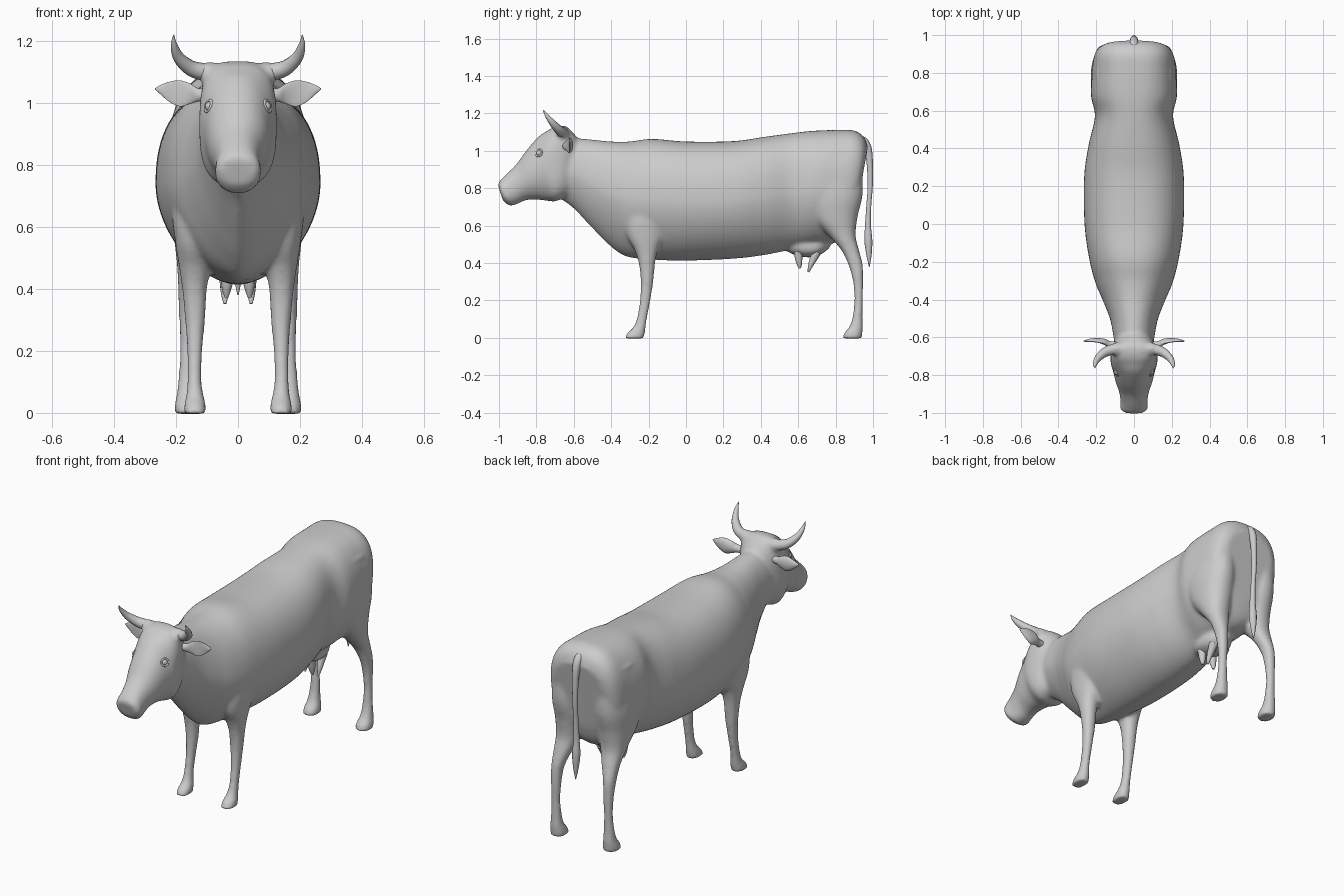
import bpy, bmesh
from math import sin, cos, pi
from mathutils import Vector

scene = bpy.context.scene
cube = bpy.data.objects.get("Cube")
if cube:
    bpy.data.objects.remove(cube)

grey = bpy.data.materials.new("plain grey")
grey.use_nodes = True
grey.diffuse_color = (0.6, 0.6, 0.6, 1)
grey.node_tree.nodes["Principled BSDF"].inputs["Base Color"].default_value = grey.diffuse_color


def refine(rows, steps=8):
    """Smoothly interpolate rows of section values."""
    out = []
    for i in range(len(rows) - 1):
        quad = (rows[max(i - 1, 0)], rows[i], rows[i + 1], rows[min(i + 2, len(rows) - 1)])
        for k in range(steps):
            t = k / steps
            out.append([b + t / 2 * (c - a + t * (2*a - 5*b + 4*c - d + t * (3*(b - c) + d - a)))
                        for a, b, c, d in zip(*quad)])
    return out + [list(rows[-1])]


def ring(centre, u, v, power=2.0, low=1.0, cup=0.0, count=64):
    """Rounded section; low changes squareness of the -v half, cup pushes the +v side inwards."""
    pts = []
    for i in range(count):
        a = 2 * pi * (i + 0.5) / count
        c, s = cos(a), sin(a)
        n = power if s > 0 else power * low
        cu = abs(c) ** (2 / n) * (1 if c > 0 else -1)
        sv = abs(s) ** (2 / n) * (1 - cup if s > 0 else -1)
        pts.append(centre + u * cu + v * sv)
    return pts


def loft(name, rings):
    bm = bmesh.new()
    loops = [[bm.verts.new(p) for p in r] for r in rings]
    for a, b in zip(loops, loops[1:]):
        for i in range(len(a)):
            j = (i + 1) % len(a)
            bm.faces.new((a[i], a[j], b[j], b[i]))
    bm.faces.new(loops[0])
    bm.faces.new(loops[-1])
    bmesh.ops.recalc_face_normals(bm, faces=bm.faces)
    for f in bm.faces:
        f.smooth = True
    mesh = bpy.data.meshes.new(name)
    bm.to_mesh(mesh)
    bm.free()
    mesh.materials.append(grey)
    obj = bpy.data.objects.new(name, mesh)
    scene.collection.objects.link(obj)
    return obj


def trunk(name, rows, low):
    """Rows: top y, top z, bottom y, bottom z, half width, squareness."""
    rings = []
    for yt, zt, yb, zb, w, n in refine(rows):
        top, base = Vector((0, yt, zt)), Vector((0, yb, zb))
        rings.append(ring((top + base) / 2, Vector((w, 0, 0)), (top - base) / 2, n, low))
    return loft(name, rings)


def leg(name, rows, side):
    """Rows: height, front y, back y, inner x, outer x."""
    return loft(name, [ring(Vector((side * (x0 + x1) / 2, (y0 + y1) / 2, z)),
                            Vector(((x1 - x0) / 2, 0, 0)), Vector((0, (y1 - y0) / 2, 0)), 2.2)
                       for z, y0, y1, x0, x1 in refine(rows)])


def tube(name, rows, side=1):
    """Tapered tube; rows: x, y, z, radius."""
    curve = bpy.data.curves.new(name, 'CURVE')
    curve.dimensions = '3D'
    curve.bevel_depth = 1
    curve.bevel_resolution = 4
    curve.use_fill_caps = True
    pts = refine(rows)
    spline = curve.splines.new('POLY')
    spline.points.add(len(pts) - 1)
    for p, (x, y, z, r) in zip(spline.points, pts):
        p.co = (side * x, y, z, 1)
        p.radius = max(r, 0.001)
    spline.use_smooth = True
    curve.materials.append(grey)
    obj = bpy.data.objects.new(name, curve)
    scene.collection.objects.link(obj)
    bpy.ops.object.select_all(action='DESELECT')
    obj.select_set(True)
    bpy.context.view_layer.objects.active = obj
    bpy.ops.object.convert(target='MESH')
    return bpy.context.object


SIDES = ((1, "left"), (-1, "right"))

# Barrel, rump and neck, with a narrower keel below
body = trunk("body", [
    (-.66, 1.05, -.68, .75, .10, 2.2), (-.58, 1.065, -.60, .69, .11, 2.1),
    (-.50, 1.06, -.50, .585, .128, 2.1), (-.40, 1.05, -.41, .495, .165, 2.1),
    (-.30, 1.05, -.32, .435, .205, 2.2), (-.18, 1.064, -.18, .418, .238, 2.3),
    (0, 1.05, 0, .413, .262, 2.4), (.25, 1.052, .25, .423, .264, 2.4),
    (.42, 1.075, .42, .443, .24, 2.4), (.57, 1.095, .57, .473, .207, 2.4),
    (.68, 1.107, .68, .49, .228, 2.5), (.82, 1.112, .80, .51, .222, 2.6),
    (.90, 1.108, .865, .55, .213, 2.7), (.95, 1.075, .90, .63, .19, 2.7),
    (.972, 1.02, .92, .73, .15, 2.6)], .74)

# Head, from poll to muzzle
parts = [trunk("head", [
    (-.58, 1.07, -.60, .76, .085, 2.2), (-.64, 1.13, -.66, .745, .115, 3.2),
    (-.70, 1.128, -.70, .73, .124, 3.1), (-.745, 1.105, -.73, .732, .123, 2.5),
    (-.79, 1.075, -.76, .735, .112, 2.1),
    (-.855, 1.0, -.81, .74, .098, 2.1), (-.91, .925, -.86, .735, .080, 2.1),
    (-.965, .872, -.905, .715, .071, 2.3), (-.995, .84, -.945, .708, .074, 2.4),
    (-1.006, .82, -.98, .735, .058, 2.2)], .95)]

# Legs with shoulders, thighs and hooves
front_rows = [
    (.82, -.30, -.08, .09, .20), (.65, -.32, -.08, .08, .212), (.55, -.315, -.115, .08, .202),
    (.47, -.275, -.15, .088, .19), (.40, -.253, -.165, .10, .18), (.30, -.242, -.175, .106, .171),
    (.20, -.247, -.19, .115, .164), (.11, -.262, -.207, .118, .163), (.06, -.28, -.215, .111, .167),
    (.025, -.315, -.22, .104, .173), (-.003, -.33, -.225, .102, .176)]
back_rows = [
    (1.0, .64, .94, .07, .20), (.78, .62, .945, .04, .228), (.65, .67, .918, .045, .22),
    (.55, .76, .907, .07, .205), (.47, .83, .925, .10, .197), (.39, .868, .945, .128, .193),
    (.30, .893, .948, .136, .19), (.20, .90, .945, .14, .188), (.11, .89, .944, .136, .192),
    (.06, .873, .946, .13, .198), (.025, .845, .943, .122, .204), (-.003, .838, .94, .12, .205)]
for side, word in SIDES:
    parts.append(leg(word + "_front_leg", front_rows, side))
    parts.append(leg(word + "_back_leg", back_rows, side))

# Udder
parts.append(trunk("udder", [
    (.53, .50, .53, .47, .03, 2), (.58, .54, .58, .443, .065, 2), (.65, .54, .65, .43, .08, 2),
    (.72, .54, .71, .44, .07, 2), (.77, .55, .77, .48, .03, 2)], 1))

# Horn roots
for side, word in SIDES:
    parts.append(tube(word + "_horn_root", [(.05, -.66, 1.092, .036), (.09, -.661, 1.096, .035),
                                            (.125, -.668, 1.103, .029)], side))

# Fuse the large forms into one soft skin
bpy.ops.object.select_all(action='DESELECT')
for o in parts + [body]:
    o.select_set(True)
bpy.context.view_layer.objects.active = body
bpy.ops.object.join()
remesh = body.modifiers.new("skin", 'REMESH')
remesh.mode = 'VOXEL'
remesh.voxel_size = 0.01
remesh.use_smooth_shade = True
soften = body.modifiers.new("soften", 'SMOOTH')
soften.factor = 0.5
soften.iterations = 9

bpy.context.view_layer.update()
skin = body.evaluated_get(bpy.context.evaluated_depsgraph_get())

for side, word in SIDES:
    # Horns
    tube(word + "_horn", [
        (.08, -.66, 1.096, .029), (.115, -.665, 1.10, .028), (.155, -.68, 1.113, .025),
        (.19, -.71, 1.145, .019), (.206, -.742, 1.185, .011), (.207, -.765, 1.22, .001)], side)

    # Cupped ears; rows: x, y, z, half height, half depth, cup
    ear = refine([(.075, -.645, 1.025, .02, .02, 0), (.125, -.64, 1.025, .021, .02, .1),
                  (.155, -.632, 1.029, .033, .024, .6), (.187, -.627, 1.03, .042, .023, .9),
                  (.22, -.622, 1.035, .033, .017, .8), (.25, -.62, 1.042, .015, .009, .4),
                  (.267, -.62, 1.045, .002, .002, 0)])
    loft(word + "_ear", [ring(Vector((side * x, y, z)), Vector((0, 0, h)), Vector((0, -d, 0)), cup=c)
                         for x, y, z, h, d, c in ear])

    # Eyes and lids seated on the skin
    hit, spot, normal, _ = skin.ray_cast(Vector((side, -.787, .99)), Vector((-side, 0, 0)))
    turn = normal.to_track_quat('Z', 'Y').to_euler()
    bpy.ops.mesh.primitive_uv_sphere_add(segments=20, ring_count=12, radius=.017,
                                         location=spot - normal * .008, rotation=turn)
    eye = bpy.context.object
    eye.name = word + "_eye"
    bpy.ops.mesh.primitive_torus_add(major_segments=24, minor_segments=10, major_radius=.019,
                                     minor_radius=.005, location=spot - normal * .001, rotation=turn)
    lid = bpy.context.object
    lid.name = word + "_eyelid"
    for o in (eye, lid):
        o.data.materials.append(grey)
        for f in o.data.polygons:
            f.use_smooth = True

    # Teats
    tube(word + "_front_teat", [(.036, .60, .46, .024), (.036, .603, .42, .019),
                                (.037, .606, .395, .014), (.037, .608, .372, .006)], side)
    tube(word + "_back_teat", [(.038, .70, .46, .025), (.04, .68, .42, .019),
                               (.042, .665, .385, .013), (.042, .655, .352, .005)], side)

# Tail with tuft
tube("tail", [
    (0, .92, 1.06, .02), (0, .95, 1.05, .023), (0, .972, 1.01, .021), (0, .982, .94, .017),
    (0, .985, .82, .014), (0, .977, .70, .013), (0, .973, .60, .016), (0, .975, .52, .021),
    (0, .978, .45, .015), (0, .98, .38, .002)])
